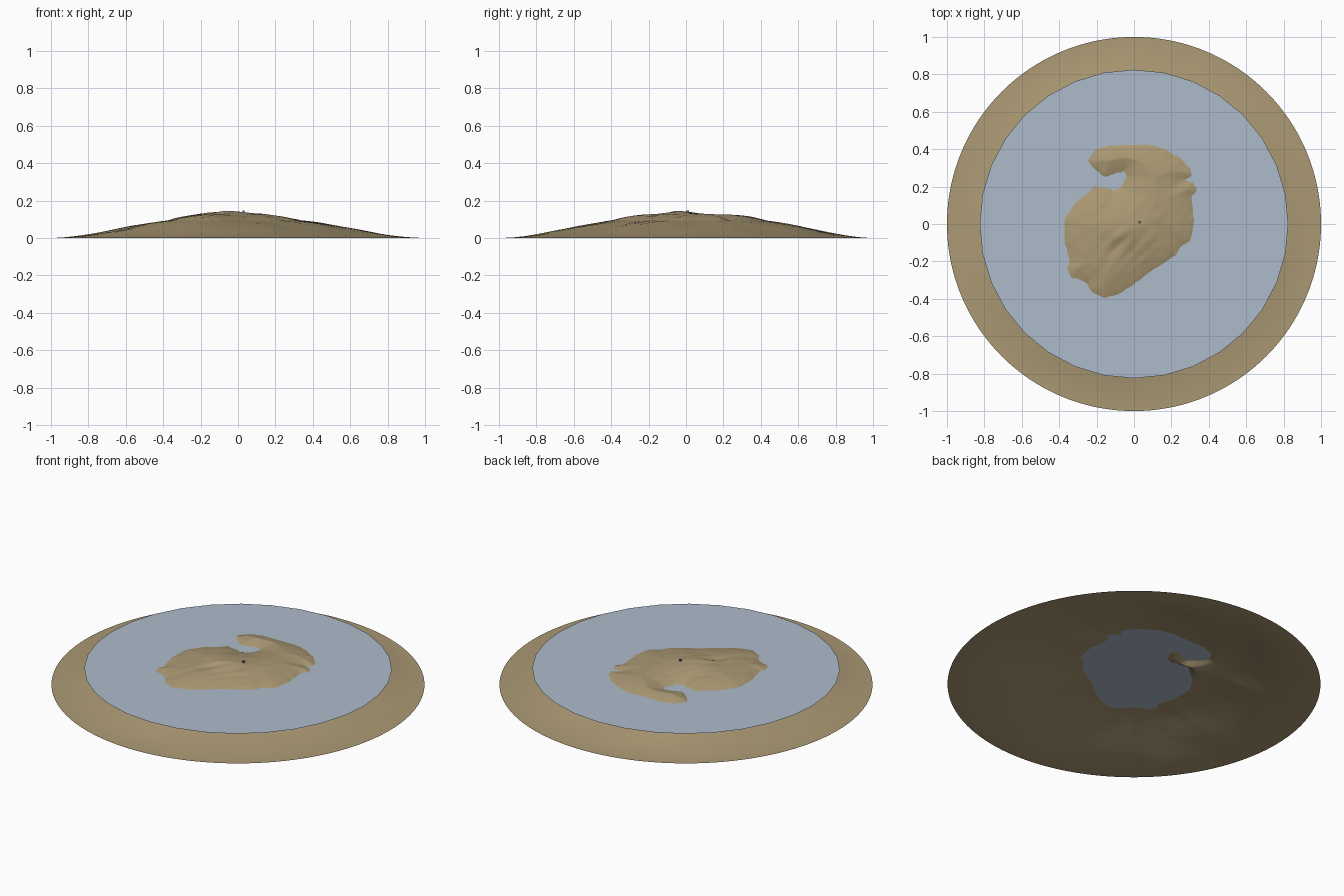
import bpy, bmesh, math
from mathutils import Vector, noise

if "Cube" in bpy.data.objects:
    bpy.data.objects.remove(bpy.data.objects["Cube"])

WATER_Z = 0.094
# shoreline outline in hundredths, clockwise from the hook tip
SHORE = [(-25, 34), (-20, 40), (-13, 42), (7, 42.5), (17, 40), (25, 35), (29.5, 30), (31, 26),
         (27, 23.5), (31, 22.5), (34, 18), (31, 15), (32, 1), (31, -5), (30, -9.5), (25, -11.5),
         (22, -17), (14, -22), (6, -27.5), (-1, -33), (-9, -38), (-16, -39.5), (-22, -37),
         (-25, -32), (-30, -29), (-34, -28.5), (-36, -23), (-34, -20), (-37.5, -8), (-37, 3),
         (-33, 9), (-26, 16), (-21, 20), (-14, 19.5), (-11, 17.5), (-6.5, 20), (-4, 25),
         (-5, 28.5), (-10, 27), (-15.5, 25), (-21, 29)]
SHORE = [(x / 100, y / 100) for x, y in SHORE]


def material(name, color):
    m = bpy.data.materials.new(name)
    m.diffuse_color = (*color, 1)
    m.use_nodes = True
    m.node_tree.nodes["Principled BSDF"].inputs["Base Color"].default_value = m.diffuse_color
    return m


def make_object(name, bm, mat):
    me = bpy.data.meshes.new(name)
    bm.to_mesh(me)
    bm.free()
    me.materials.append(mat)
    ob = bpy.data.objects.new(name, me)
    bpy.context.collection.objects.link(ob)
    return ob


def shore_distance(x, y):
    """Signed distance to the shoreline, positive on land."""
    best, inside = 9.0, False
    ax, ay = SHORE[-1]
    for bx, by in SHORE:
        dx, dy = bx - ax, by - ay
        t = ((x - ax) * dx + (y - ay) * dy) / (dx * dx + dy * dy)
        t = min(1, max(0, t))
        best = min(best, (x - ax - t * dx) ** 2 + (y - ay - t * dy) ** 2)
        if (ay > y) != (by > y) and x < ax + (y - ay) * dx / dy:
            inside = not inside
        ax, ay = bx, by
    return math.sqrt(best) * (1 if inside else -1)


def bump(x, y, cx, cy, size):
    return math.exp(-((x - cx) ** 2 + (y - cy) ** 2) / size ** 2)


def height(x, y):
    r = math.hypot(x, y)
    if r > 0.9999:
        return 0.0
    d = shore_distance(x, y) + 0.006 * noise.noise(Vector((x * 22, y * 22, 3)))
    if d > 0:
        # land: rising slope, central peak, shallow bowl and diagonal ridges
        h = 0.043 * (1 - math.exp(-d / 0.13))
        h += 0.014 * bump(x, y, -0.06, 0.0, 0.13) - 0.006 * bump(x, y, -0.12, -0.12, 0.06)
        u, v = (x + y) * 0.7, (x - y) * 0.7
        ridge = noise.noise(Vector((u * 6, v * 22, 1)))
        h += 0.008 * ridge * bump(x, y, -0.06, -0.05, 0.2) * min(1, d / 0.1)
        return WATER_Z + max(h, 0.0005)
    # sea floor: falls away to the rim, with a deeper cove
    d = -d
    t = d / (d + 1 - r)
    fall = 0.5 * (1 - t) ** 1.5 + 0.25 * (1 + math.cos(math.pi * t))
    h = WATER_Z * fall - 0.02 * bump(x, y, -0.2, 0.24, 0.1) * min(1, d / 0.03)
    h += 0.006 * noise.noise(Vector((x * 4, y * 4, 7))) * min(1, d / 0.1) * min(1, (1 - r) / 0.3)
    return max(0.0, min(h, WATER_Z - 0.001 - 0.02 * min(d, 0.05)))


# terrain sheet: polar grid, denser over the island
SEG = 256
radii = [0.46 * i / 90 for i in range(1, 91)] + [0.46 + 0.54 * i / 30 for i in range(1, 31)]
bm = bmesh.new()
centre = bm.verts.new((0, 0, height(0, 0)))
prev = None
for r in radii:
    ring = []
    for k in range(SEG):
        a = 2 * math.pi * k / SEG
        x, y = r * math.cos(a), r * math.sin(a)
        ring.append(bm.verts.new((x, y, height(x, y))))
    for k in range(SEG):
        n = (k + 1) % SEG
        if prev:
            bm.faces.new((prev[k], ring[k], ring[n], prev[n]))
        else:
            bm.faces.new((centre, ring[k], ring[n]))
    prev = ring
for f in bm.faces:
    f.smooth = True
make_object("terrain", bm, material("sand", (0.41, 0.32, 0.175)))

# flat water disc
bm = bmesh.new()
bmesh.ops.create_circle(bm, cap_ends=True, segments=32, radius=0.825)
for v in bm.verts:
    v.co.z = WATER_Z
bmesh.ops.recalc_face_normals(bm, faces=bm.faces)
for f in bm.faces:
    if f.normal.z < 0:
        f.normal_flip()
make_object("water", bm, material("water_blue", (0.42, 0.50, 0.60)))

# tiny marker post near the summit
bm = bmesh.new()
bmesh.ops.create_cube(bm, size=1)
top_z = height(0.03, 0.01)
for v in bm.verts:
    v.co = (0.03 + v.co.x * 0.012, 0.01 + v.co.y * 0.012, top_z + 0.003 + v.co.z * 0.012)
make_object("marker", bm, material("slate", (0.12, 0.16, 0.2)))
